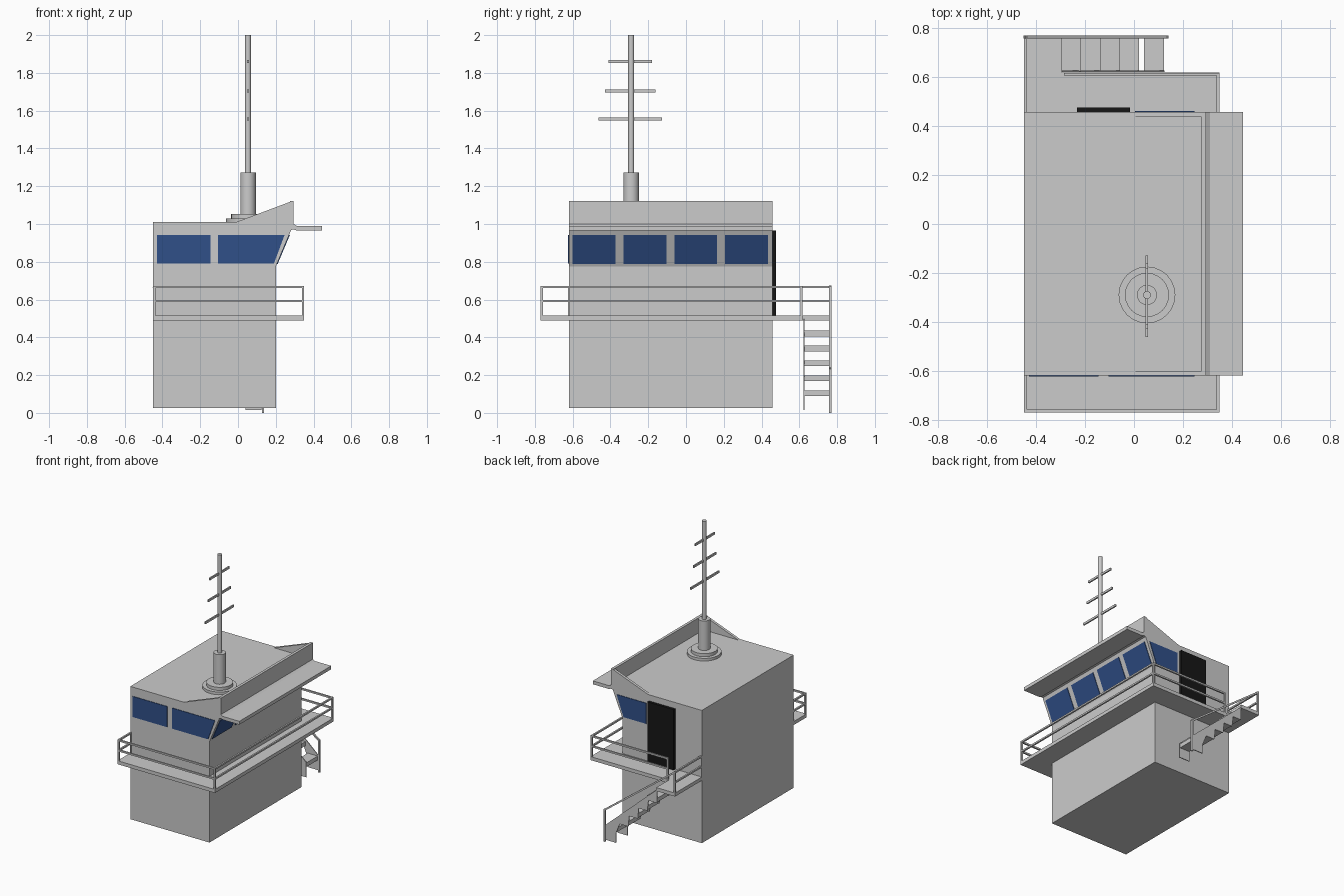
import bpy, bmesh, math
from mathutils import Vector

if "Cube" in bpy.data.objects:
    bpy.data.objects.remove(bpy.data.objects["Cube"])


def material(name, color):
    m = bpy.data.materials.new(name)
    m.diffuse_color = color
    m.use_nodes = True
    m.node_tree.nodes["Principled BSDF"].inputs["Base Color"].default_value = m.diffuse_color
    return m


GLASS = material("blue_glass", (0.03, 0.08, 0.25, 1))
BLACK = material("black_door", (0.008, 0.008, 0.008, 1))


def finish(name, bm, mat=None):
    bmesh.ops.recalc_face_normals(bm, faces=bm.faces)
    me = bpy.data.meshes.new(name)
    bm.to_mesh(me)
    bm.free()
    ob = bpy.data.objects.new(name, me)
    bpy.context.collection.objects.link(ob)
    if mat:
        me.materials.append(mat)
    return ob


def extrude(name, pts, offset, mat=None):
    """Extrude a planar outline of 3D points along an offset vector."""
    bm = bmesh.new()
    face = bm.faces.new([bm.verts.new(p) for p in pts])
    res = bmesh.ops.extrude_face_region(bm, geom=[face], use_keep_orig=True)
    verts = [g for g in res["geom"] if isinstance(g, bmesh.types.BMVert)]
    bmesh.ops.translate(bm, verts=verts, vec=offset)
    return finish(name, bm, mat)


def prism(name, xz, y0, y1, mat=None):
    return extrude(name, [(x, y0, z) for x, z in xz], (0, y1 - y0, 0), mat)


def box(name, x0, x1, y0, y1, z0, z1, mat=None):
    return prism(name, [(x0, z0), (x1, z0), (x1, z1), (x0, z1)], y0, y1, mat)


def cylinder(name, r, z0, z1, sides=24):
    bpy.ops.mesh.primitive_cylinder_add(vertices=sides, radius=r, depth=z1 - z0,
                                        location=(0.053, -0.29, (z0 + z1) / 2))
    bpy.context.object.name = name
    bpy.ops.object.shade_smooth_by_angle(angle=math.radians(40))


# Cabin body with sloping wheelhouse front
Y0, Y1 = -0.62, 0.457
prism("cabin", [(-0.45, 0.025), (0.2, 0.025), (0.2, 0.775), (0.28, 0.965),
                (0.295, 1.0), (0.295, 1.01), (-0.45, 1.01)], Y0, Y1)

# Roof parapet and sun visor
box("parapet_front", 0.275, 0.295, Y0, Y1, 1.01, 1.122)
for side, y in (("near", Y0), ("far", Y1 - 0.02)):
    prism("parapet_" + side, [(-0.01, 1.01), (0.275, 1.01), (0.275, 1.117)], y, y + 0.02)
prism("visor", [(0.28, 0.968), (0.295, 0.972), (0.31, 0.965), (0.445, 0.965),
                (0.445, 0.99), (0.31, 0.99), (0.29, 1.003)], Y0, Y1)

# Side windows
ZB, ZT, T = 0.79, 0.943, 0.004
box("window_near_rear", -0.43, -0.145, Y0 - T, Y0, ZB, ZT, GLASS)
prism("window_near_fore", [(-0.105, ZB), (0.19, ZB), (0.247, ZT), (-0.105, ZT)], Y0 - T, Y0, GLASS)
prism("window_far_fore", [(0.005, ZB), (0.19, ZB), (0.247, ZT), (0.005, ZT)], Y1, Y1 + T, GLASS)

# Row of four windows on the sloping face
low, high = Vector((0.2, 0.775)), Vector((0.28, 0.965))
normal = Vector((high.y - low.y, low.x - high.x)).normalized() * T
a = low.lerp(high, (ZB - low.y) / (high.y - low.y))
b = low.lerp(high, (ZT - low.y) / (high.y - low.y))
for i in range(4):
    y = -0.6 + i * 0.269
    prism(f"bridge_window_{i + 1}", [a, b, b + normal, a + normal], y, y + 0.227, GLASS)

# Door
box("door", -0.232, -0.016, Y1, Y1 + 0.02, 0.515, 0.965, BLACK)

# Walkway wrapping three sides, with stair landing
deck = [(-0.45, -0.77), (0.35, -0.77), (0.35, 0.62), (-0.295, 0.62), (-0.295, 0.77),
        (-0.45, 0.77), (-0.45, Y1), (0.2, Y1), (0.2, Y0), (-0.45, Y0)]
extrude("walkway", [(x, y, 0.49) for x, y in deck], (0, 0, 0.026))


# Railings
def bar(name, p, q, t=0.012):
    p, q = Vector(p), Vector(q)
    d = (q - p).normalized()
    side = Vector((0, 0, 1)).cross(d)
    side = side.normalized() if side.length > 1e-4 else Vector((1, 0, 0))
    up = d.cross(side)
    h = t / 2
    e = d * h
    pts = [p - e + side * (i * h) + up * (j * h) for i, j in ((-1, -1), (1, -1), (1, 1), (-1, 1))]
    return extrude(name, pts, q - p + 2 * e)


def railing(name, path):
    for k, (x, y) in enumerate(path):
        bar(f"{name}_post_{k}", (x, y, 0.51), (x, y, 0.667))
    for k, (p, q) in enumerate(zip(path, path[1:])):
        for level, z in (("top", 0.667), ("middle", 0.592)):
            bar(f"{name}_{level}_{k}", (*p, z), (*q, z))


railing("walkway_rail", [(-0.444, Y0), (-0.444, -0.764), (0.344, -0.764),
                         (0.344, 0.612), (-0.28, 0.612)])
railing("landing_rail", [(-0.444, Y1), (-0.444, 0.764)])

# Stair handrail
bar("stair_handrail", (-0.444, 0.764, 0.667), (0.132, 0.764, 0.235))
bar("stair_post", (0.132, 0.764, 0.006), (0.132, 0.764, 0.235))

# Stair treads and saw-toothed stringers
starts = [-0.298, -0.218, -0.14, -0.062, 0.04]
outline = [(0.125, 0.015), (0.125, 0.125), (-0.298, 0.5)]
for i, x in enumerate(starts):
    z = 0.435 - i * 0.079
    box(f"tread_{i + 1}", x, x + 0.082, 0.625, 0.763, z - 0.03, z)
    outline += [(x, z - 0.035), (x + 0.07, z - 0.035)] if i < 4 else [(x, z - 0.035), (x, 0.015)]
for side, y in (("inner", 0.621), ("outer", 0.76)):
    prism("stringer_" + side, outline, y, y + 0.006)

# Mast with stepped base and aerials
cylinder("mast_flange", 0.116, 1.0, 1.03)
cylinder("mast_collar", 0.09, 1.03, 1.053)
cylinder("mast_base", 0.041, 1.053, 1.272)
cylinder("mast_pole", 0.016, 1.272, 2.0)
for i, (z, half) in enumerate([(1.555, 0.167), (1.705, 0.133), (1.86, 0.115)]):
    box(f"aerial_{i + 1}", 0.048, 0.058, -0.295 - half, -0.295 + half, z - 0.008, z + 0.008)
